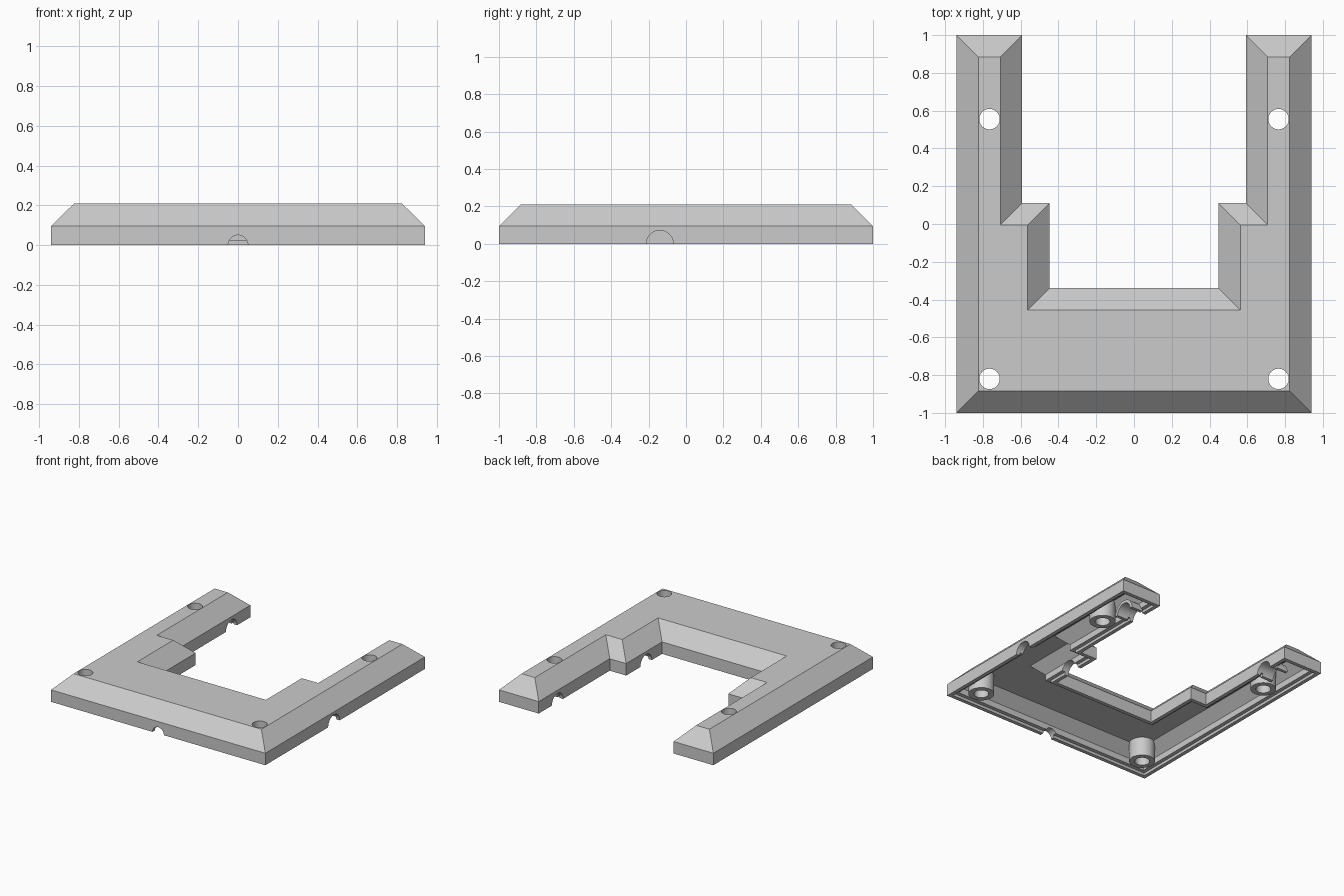
import bpy, bmesh, math
from mathutils import Vector, Matrix

cube = bpy.data.objects.get("Cube")
if cube:
    bpy.data.objects.remove(cube, do_unlink=True)

grey = bpy.data.materials.new("grey plastic")
grey.use_nodes = True
colour = (0.6, 0.6, 0.6, 1)
grey.diffuse_color = colour
grey.node_tree.nodes["Principled BSDF"].inputs["Base Color"].default_value = colour


def make(name, bm):
    bmesh.ops.recalc_face_normals(bm, faces=bm.faces)
    mesh = bpy.data.meshes.new(name)
    bm.to_mesh(mesh)
    bm.free()
    mesh.materials.append(grey)
    obj = bpy.data.objects.new(name, mesh)
    bpy.context.collection.objects.link(obj)
    return obj


def activate(obj):
    bpy.ops.object.select_all(action="DESELECT")
    obj.select_set(True)
    bpy.context.view_layer.objects.active = obj


def loft(name, rings, closed=False):
    """Skin rings of points; join last to first, or cap both ends."""
    bm = bmesh.new()
    loops = [[bm.verts.new(p) for p in ring] for ring in rings]
    pairs = list(zip(loops, loops[1:]))
    if closed:
        pairs.append((loops[-1], loops[0]))
    else:
        bm.faces.new(loops[0])
        bm.faces.new(loops[-1])
    for a, b in pairs:
        for i in range(len(a)):
            j = (i + 1) % len(a)
            bm.faces.new((a[i], a[j], b[j], b[i]))
    return make(name, bm)


def cut(obj, radius, centre, length, axis):
    """Drill a round hole through obj."""
    turn = {"X": Matrix.Rotation(math.pi / 2, 4, "Y"),
            "Y": Matrix.Rotation(math.pi / 2, 4, "X"),
            "Z": Matrix()}[axis]
    bm = bmesh.new()
    bmesh.ops.create_cone(bm, cap_ends=True, segments=48, radius1=radius, radius2=radius,
                          depth=length, matrix=Matrix.Translation(centre) @ turn)
    cutter = make("cutter", bm)
    cutter.hide_render = True
    mod = obj.modifiers.new("cut", "BOOLEAN")
    mod.operation, mod.solver, mod.object = "DIFFERENCE", "EXACT", cutter
    activate(obj)
    bpy.ops.object.modifier_apply(modifier=mod.name)
    bpy.data.objects.remove(cutter, do_unlink=True)


# U-shaped outline, mirrored about x = 0, running counter-clockwise
half = [(0.94, -1), (0.94, 1), (0.592, 1), (0.592, 0.11), (0.448, 0.11), (0.448, -0.34)]
outline = [Vector(p) for p in half + [(-x, y) for x, y in reversed(half)]]


def inset(d, z):
    """Outline moved inward by d, at height z."""
    ring = []
    for i, p in enumerate(outline):
        a = (p - outline[i - 1]).normalized()
        b = (outline[(i + 1) % len(outline)] - p).normalized()
        q = p + d * (Vector((-a.y, a.x)) + Vector((-b.y, b.x)))
        ring.append((q.x, q.y, z))
    return ring


# Hollow cover: inner ceiling, stepped rim, outer wall, chamfer and top
steps = [(0.14, 0.15), (0.06, 0.07), (0.06, 0.022), (0.03, 0.022), (0.03, 0),
         (0, 0), (0, 0.095), (0.116, 0.21)]
cover = loft("cover_shell", [inset(d, z) for d, z in steps])

# Cable notches in the walls
cut(cover, 0.05, (0, -1, 0), 0.2, "Y")
cut(cover, 0.072, (0.9, -0.14, 0), 0.3, "X")
cut(cover, 0.072, (0.47, -0.14, 0), 0.15, "X")
for side in (-1, 1):
    cut(cover, 0.07, (side * 0.62, 0.765, 0), 0.2, "X")

# Screw holes, bosses and cable saddles
for side, hand in ((-1, "right"), (1, "left")):
    for y, end in ((-0.82, "front"), (0.555, "back")):
        x = side * 0.765
        cut(cover, 0.054, (x, y, 0.1), 0.5, "Z")
        rings = []
        for r, z in ((0.094, 0), (0.094, 0.155), (0.054, 0.155), (0.054, 0)):
            rings.append([(x + r * math.cos(t * math.tau / 48), y + r * math.sin(t * math.tau / 48), z)
                          for t in range(48)])
        boss = loft(f"screw_boss_{end}_{hand}", rings, closed=True)
        activate(boss)
        bpy.ops.object.shade_smooth_by_angle()

    arc = [t * math.pi / 16 for t in range(17)]
    profile = ([(0.094 * math.cos(t), 0.094 * math.sin(t)) for t in arc]
               + [(0.07 * math.cos(t), 0.07 * math.sin(t)) for t in reversed(arc)])
    saddle = loft(f"cable_saddle_{hand}",
                  [[(side * x, 0.765 + u, v) for u, v in profile] for x in (0.64, 0.74)])
    activate(saddle)
    bpy.ops.object.shade_smooth_by_angle()

activate(cover)
bpy.ops.object.shade_smooth_by_angle(angle=math.radians(20))
